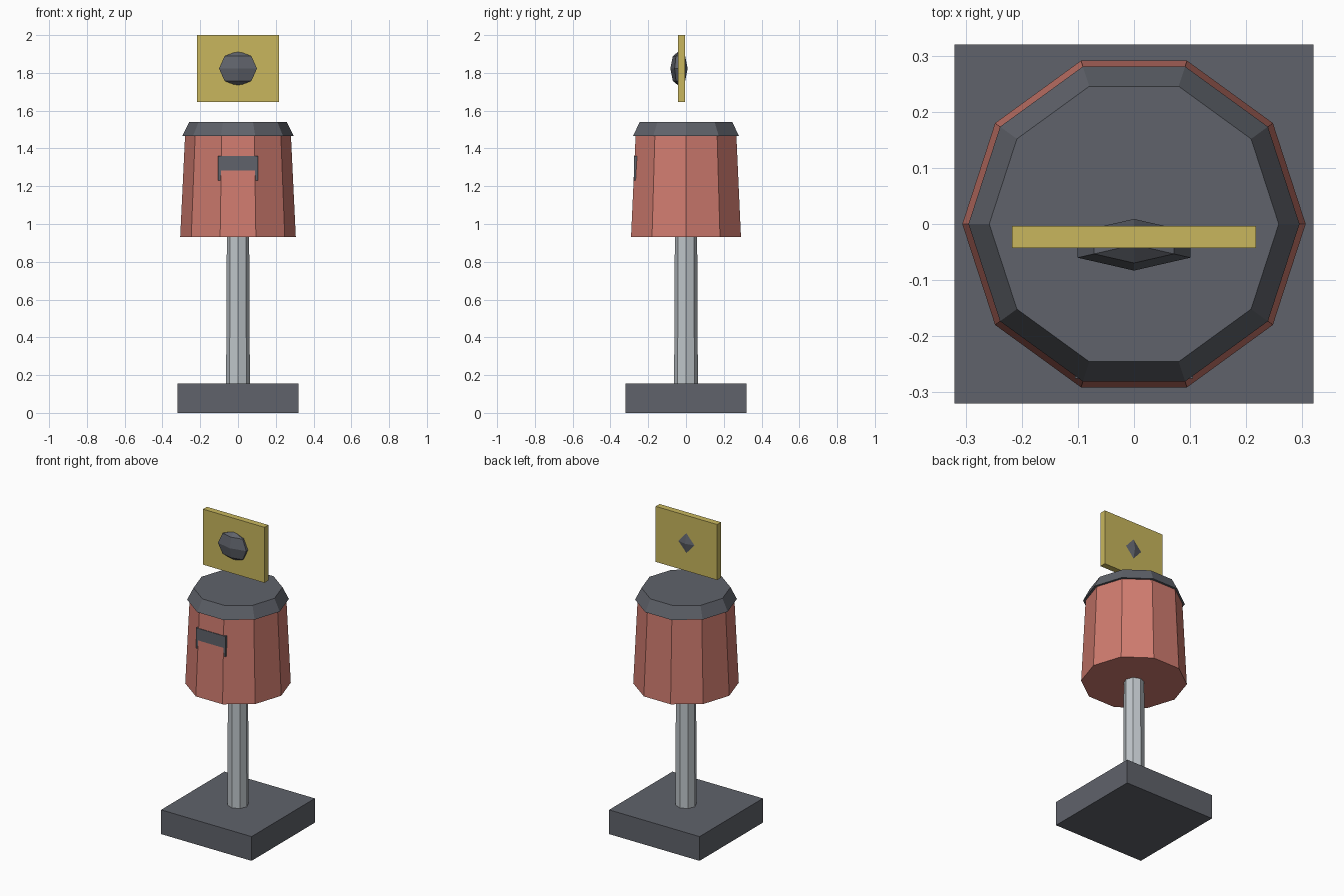
import bpy
import math

if "Cube" in bpy.data.objects:
    bpy.data.objects.remove(bpy.data.objects["Cube"], do_unlink=True)


def material(name, rgb):
    mat = bpy.data.materials.new(name)
    mat.use_nodes = True
    colour = (*rgb, 1)
    mat.diffuse_color = colour
    mat.node_tree.nodes["Principled BSDF"].inputs["Base Color"].default_value = colour
    return mat


dark = material("dark grey", (0.115, 0.123, 0.145))
red = material("faded red", (0.63, 0.20, 0.16))
steel = material("light steel", (0.52, 0.56, 0.59))
yellow = material("sign yellow", (0.58, 0.47, 0.11))


def finish(name, mat):
    obj = bpy.context.object
    obj.name = name
    obj.data.materials.append(mat)
    return obj


def box(name, mat, low, high):
    centre = [(a + b) / 2 for a, b in zip(low, high)]
    bpy.ops.mesh.primitive_cube_add(size=1, location=centre)
    obj = finish(name, mat)
    obj.scale = [b - a for a, b in zip(low, high)]
    return obj


def frustum(name, mat, sides, r_low, r_high, z_low, z_high):
    # Quarter turn puts a corner on the x axis
    bpy.ops.mesh.primitive_cone_add(
        vertices=sides, radius1=r_low, radius2=r_high, depth=z_high - z_low,
        location=(0, 0, (z_low + z_high) / 2), rotation=(0, 0, math.pi / 2))
    return finish(name, mat)


# Base and post
box("base", dark, (-0.32, -0.32, 0), (0.32, 0.32, 0.155))
frustum("post", steel, 8, 0.063, 0.059, 0.15, 0.95)

# Bin with overhanging lid and a slot on the front
frustum("bin_body", red, 10, 0.306, 0.28, 0.93, 1.475)
frustum("lid", dark, 10, 0.295, 0.258, 1.465, 1.54)
box("slot", dark, (-0.105, -0.275, 1.23), (0.105, -0.235, 1.36))

# Floating sign with a faceted emblem through it
box("sign", yellow, (-0.217, -0.043, 1.645), (0.217, -0.004, 2.0))
bpy.ops.mesh.primitive_uv_sphere_add(segments=6, ring_count=4, radius=1,
                                     location=(0, -0.037, 1.823))
emblem = finish("emblem", dark)
emblem.rotation_euler.z = 0
emblem.scale = (0.116, 0.046, 0.093)
